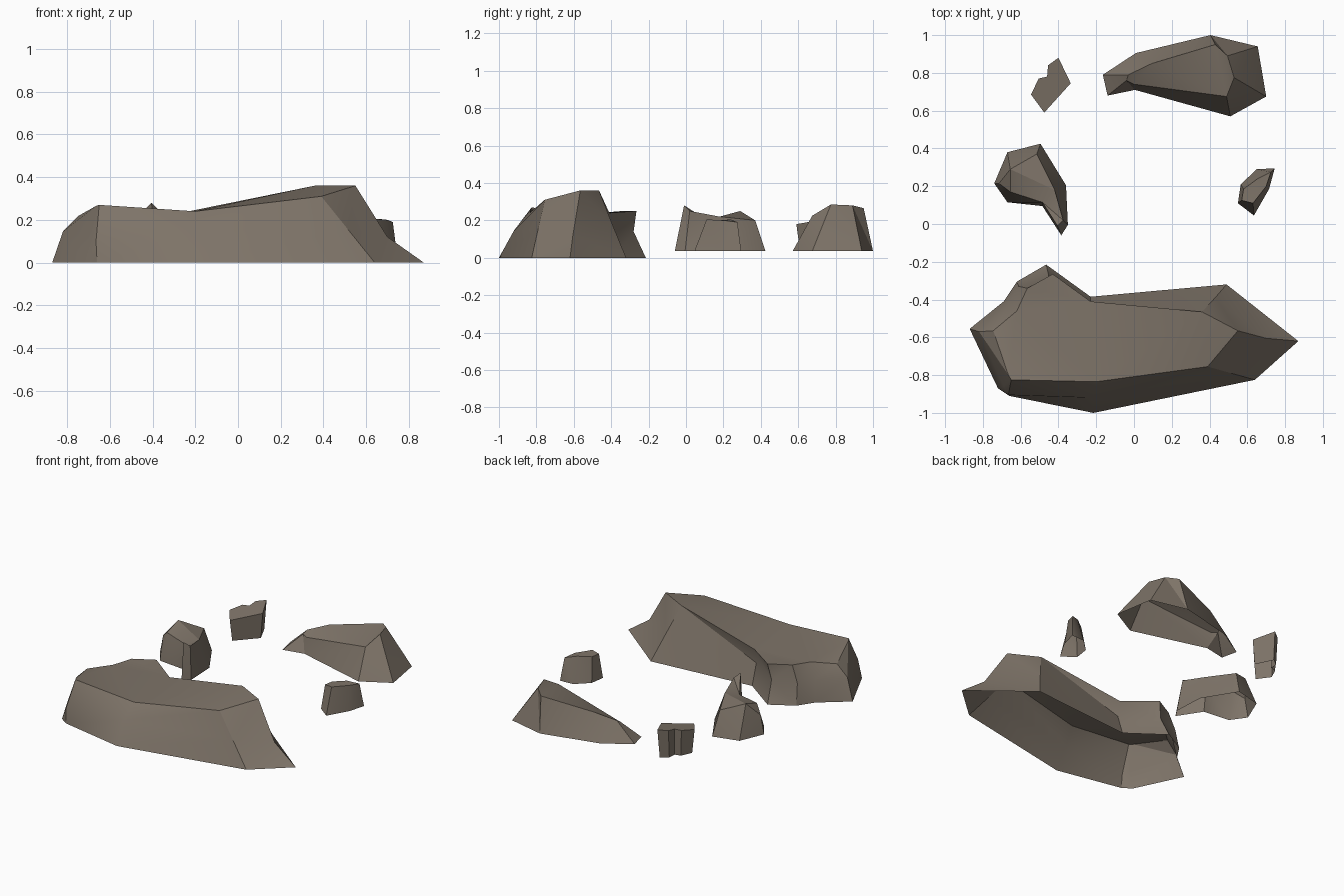
import bpy, bmesh, math

stone = bpy.data.materials.new("grey_brown_stone")
stone.diffuse_color = (0.21, 0.175, 0.14, 1)


def rock(name, *rings):
    """Skin a stack of rings (base to top), cap the top, leave the base open."""
    bm = bmesh.new()
    loops = [[bm.verts.new(p) for p in ring] for ring in rings]
    n = len(loops[0])
    for lo, hi in zip(loops, loops[1:]):
        for i in range(n):
            j = (i + 1) % n
            bm.faces.new((lo[i], lo[j], hi[j], hi[i]))
    bm.faces.new(loops[-1])
    bmesh.ops.triangulate(bm, faces=bm.faces[:], quad_method='SHORT_EDGE', ngon_method='BEAUTY')
    bmesh.ops.recalc_face_normals(bm, faces=bm.faces[:])
    me = bpy.data.meshes.new(name)
    bm.to_mesh(me)
    bm.free()
    me.materials.append(stone)
    ob = bpy.data.objects.new(name, me)
    bpy.context.collection.objects.link(ob)
    bpy.ops.object.select_all(action='DESELECT')
    ob.select_set(True)
    bpy.context.view_layer.objects.active = ob
    bpy.ops.object.shade_smooth_by_angle(angle=math.radians(30))


def flat(z, pts):
    return [(x, y, z) for x, y in pts]


# long boulder at the front
rock("large_front_boulder",
     flat(0, [(.87, -.62), (.49, -.32), (-.23, -.385), (-.465, -.215), (-.62, -.305), (-.69, -.41),
              (-.87, -.555), (-.72, -.87), (-.66, -.91), (-.215, -1.0), (.64, -.825)]),
     [(.70, -.605, .12), (.43, -.39, .17), (-.23, -.43, .14), (-.45, -.28, .14), (-.61, -.33, .14),
      (-.67, -.43, .14), (-.82, -.57, .145), (-.69, -.86, .11), (-.665, -.905, .10),
      (-.22, -.92, .145), (.515, -.79, .155)],
     [(.55, -.565, .36), (.36, -.465, .36), (-.23, -.41, .24), (-.43, -.265, .25), (-.565, -.34, .25),
      (-.62, -.46, .24), (-.745, -.565, .22), (-.665, -.80, .265), (-.65, -.825, .27),
      (-.20, -.835, .24), (.39, -.755, .31)])

# wedge boulder at the back, with a low tail to the left
rock("back_boulder",
     flat(.035, [(-.165, .79), (.01, .905), (.405, 1.0), (.655, .94), (.70, .675), (.51, .57),
                 (.005, .71), (-.14, .68)]),
     [(-.03, .79, .16), (.095, .85, .205), (.43, .95, .265), (.495, .89, .28), (.53, .775, .285),
      (.49, .675, .225), (.0, .74, .135), (-.04, .76, .14)])

# left rock with a raised point towards the front
rock("left_rock",
     flat(.035, [(-.74, .215), (-.67, .38), (-.495, .425), (-.36, .205), (-.35, -.005), (-.385, -.06),
                 (-.485, .095), (-.67, .115)]),
     [(-.715, .215, .16), (-.655, .29, .25), (-.515, .37, .20), (-.42, .18, .22), (-.375, .02, .25),
      (-.405, -.01, .28), (-.485, .115, .20), (-.655, .17, .21)])

# small upright stone, slightly narrower at its foot
outline = [(-.545, .685), (-.505, .77), (-.46, .78), (-.455, .84), (-.40, .88), (-.335, .745), (-.475, .59)]
rock("small_left_stone",
     flat(.035, [(-.44 + (x + .44) * .87, .74 + (y - .74) * .87) for x, y in outline]),
     [(x, y, .18 + (y - .59) * .17) for x, y in outline])

# small stone on the right
rock("small_right_stone",
     flat(.035, [(.565, .21), (.65, .29), (.745, .295), (.715, .185), (.635, .045), (.55, .11)]),
     [(.58, .185, .20), (.655, .24, .205), (.725, .275, .19), (.70, .20, .20), (.63, .11, .205), (.57, .125, .20)])
